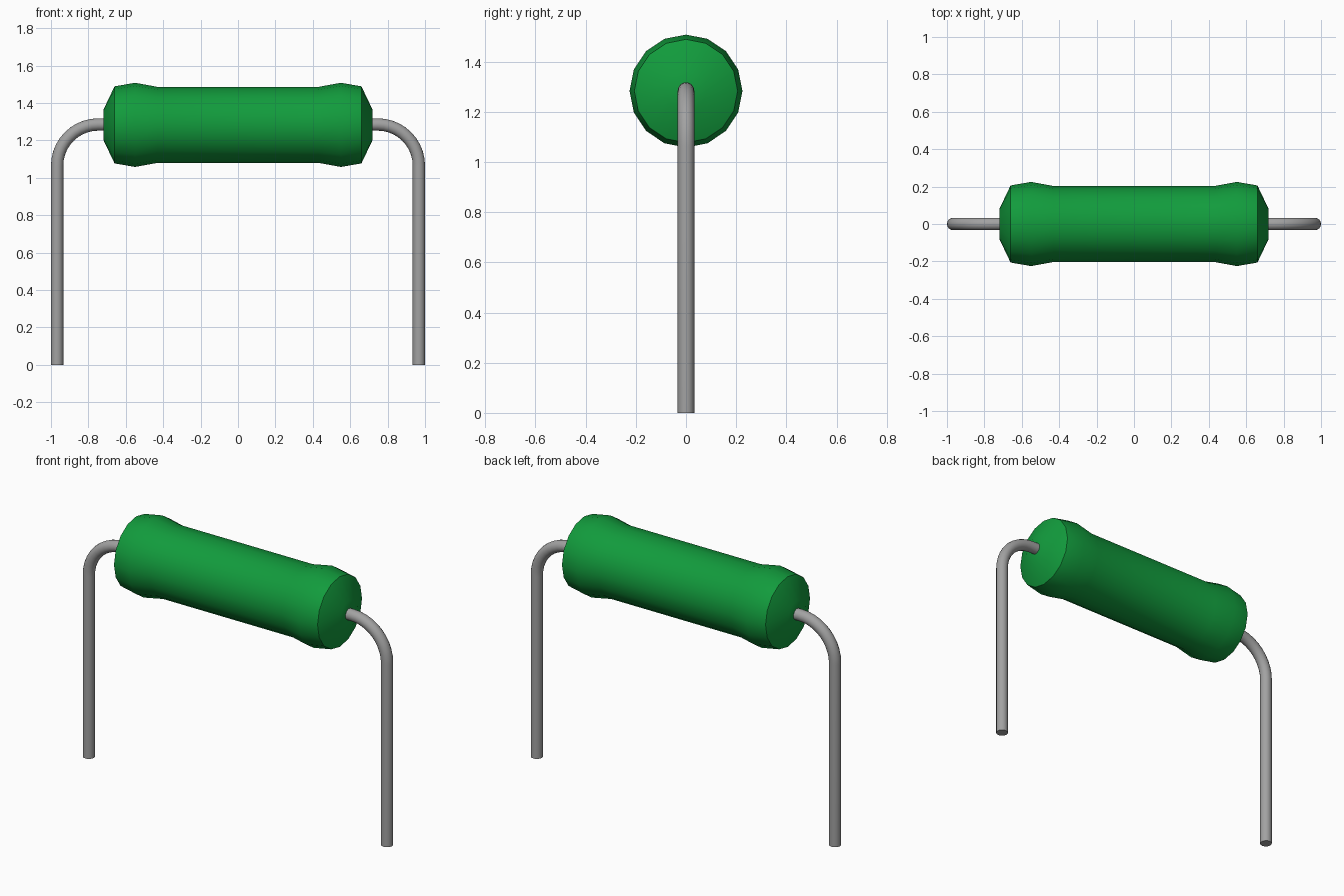
import bpy
import bmesh
import math
from mathutils import Vector

if "Cube" in bpy.data.objects:
    bpy.data.objects.remove(bpy.data.objects["Cube"])

AXIS_Z = 1.283
SIDES = 16


def material(name, color):
    mat = bpy.data.materials.new(name)
    mat.use_nodes = True
    mat.diffuse_color = color
    bsdf = mat.node_tree.nodes["Principled BSDF"]
    bsdf.inputs["Base Color"].default_value = color
    bsdf.inputs["Roughness"].default_value = 0.6
    return mat


def loft(name, stations, mat, sharp_angle):
    """Skin capped round rings; each station is (centre, direction in XZ, radius)."""
    bm = bmesh.new()
    rings = []
    for centre, direction, radius in stations:
        side = Vector((0, 1, 0))
        up = direction.cross(side)
        angles = [math.tau * i / SIDES for i in range(SIDES)]
        rings.append([bm.verts.new(centre + radius * (math.cos(a) * up + math.sin(a) * side))
                      for a in angles])
    for a, b in zip(rings, rings[1:]):
        for i in range(SIDES):
            j = (i + 1) % SIDES
            bm.faces.new((a[i], a[j], b[j], b[i]))
    bm.faces.new(rings[0])
    bm.faces.new(rings[-1])
    bmesh.ops.recalc_face_normals(bm, faces=bm.faces)
    mesh = bpy.data.meshes.new(name)
    bm.to_mesh(mesh)
    bm.free()
    mesh.materials.append(mat)
    obj = bpy.data.objects.new(name, mesh)
    bpy.context.collection.objects.link(obj)
    bpy.ops.object.select_all(action="DESELECT")
    obj.select_set(True)
    bpy.context.view_layer.objects.active = obj
    bpy.ops.object.shade_smooth_by_angle(angle=math.radians(sharp_angle))
    return obj


green = material("green_coating", (0.006, 0.33, 0.046, 1))
grey = material("grey_metal", (0.36, 0.36, 0.36, 1))

# Body: half profile of (x, radius), mirrored about the middle
half = [(0.43, 0.203), (0.55, 0.225), (0.66, 0.206), (0.72, 0.08)]
profile = [(-x, r) for x, r in reversed(half)] + half
loft("resistor_body",
     [(Vector((x, 0, AXIS_Z)), Vector((1, 0, 0)), r) for x, r in profile], green, 40)

# Leads: out of the body, around a quarter bend, straight down
WIRE = 0.033
LEG_X = 1 - WIRE
BEND = 0.22
STEPS = 10
for name, s in (("left_lead", 1), ("right_lead", -1)):
    stations = [(Vector((s * 0.69, 0, AXIS_Z + 0.002)), Vector((s, 0, 0)), WIRE)]
    for k in range(STEPS + 1):
        t = math.pi / 2 * k / STEPS
        centre = Vector((s * (LEG_X - BEND + BEND * math.sin(t)), 0,
                         AXIS_Z + 0.002 - BEND + BEND * math.cos(t)))
        stations.append((centre, Vector((s * math.cos(t), 0, -math.sin(t))), WIRE))
    stations.append((Vector((s * LEG_X, 0, 0)), Vector((0, 0, -1)), WIRE))
    loft(name, stations, grey, 40)
